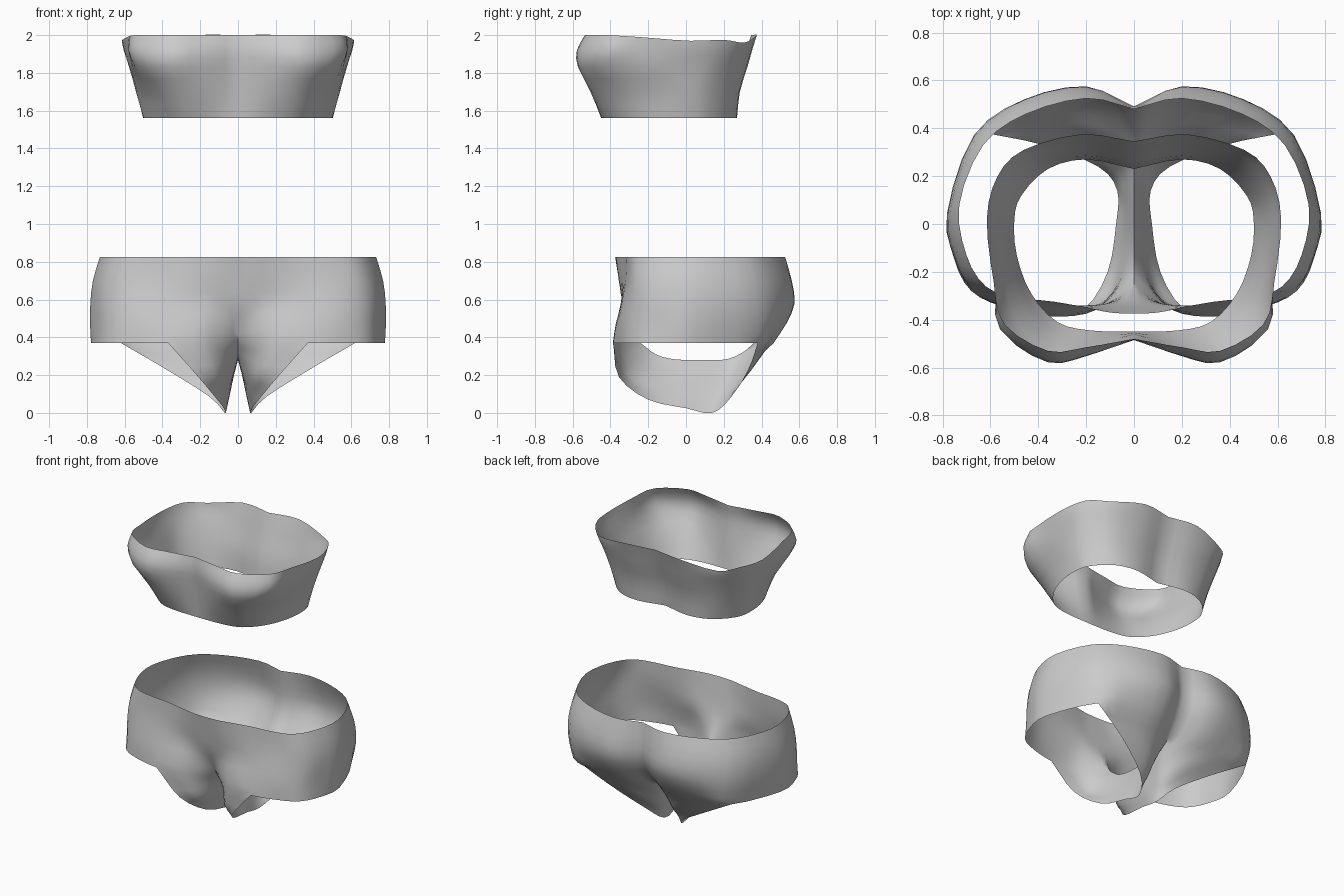
import bpy
import bmesh
import math
from mathutils import Vector

if "Cube" in bpy.data.objects:
    bpy.data.objects.remove(bpy.data.objects["Cube"])

fabric = bpy.data.materials.new("grey fabric")
fabric.diffuse_color = (0.6, 0.6, 0.6, 1)
fabric.use_nodes = True
fabric.node_tree.nodes["Principled BSDF"].inputs["Base Color"].default_value = fabric.diffuse_color


def spline(pts, steps):
    """Smooth curve through the points, with equal steps per span."""
    pts = [Vector(p) for p in pts]
    ext = [2 * pts[0] - pts[1]] + pts + [2 * pts[-1] - pts[-2]]
    out = []
    for i in range(1, len(pts)):
        a, b, c, d = ext[i - 1:i + 3]
        for s in range(steps):
            t = s / steps
            out.append(0.5 * (2 * b + (c - a) * t + (2 * a - 5 * b + 4 * c - d) * t * t
                              + (3 * b - a - 3 * c + d) * t ** 3))
    return out + [pts[-1]]


def loft(rows, across, along):
    """Grid of points: smooth across every row, then smooth between rows."""
    fine = [spline(r, across) for r in rows]
    columns = [spline(c, along) for c in zip(*fine)]
    return [list(r) for r in zip(*columns)]


def ring(z, *xy):
    return [(x, y, z) for x, y in xy]


def build(name, grids):
    """Skin the right-half grids, mirror them and shade smooth."""
    bm = bmesh.new()
    for grid in grids:
        vs = [[bm.verts.new(p) for p in row] for row in grid]
        for lo, hi in zip(vs, vs[1:]):
            for j in range(len(lo) - 1):
                bm.faces.new((lo[j], lo[j + 1], hi[j + 1], hi[j]))
    bmesh.ops.remove_doubles(bm, verts=bm.verts, dist=0.0005)
    mesh = bpy.data.meshes.new(name)
    bm.to_mesh(mesh)
    bm.free()
    mesh.materials.append(fabric)
    ob = bpy.data.objects.new(name, mesh)
    bpy.context.collection.objects.link(ob)
    bpy.ops.object.select_all(action='DESELECT')
    ob.select_set(True)
    bpy.context.view_layer.objects.active = ob
    mod = ob.modifiers.new("mirror", 'MIRROR')
    mod.merge_threshold = 0.0005
    bpy.ops.object.modifier_apply(modifier=mod.name)
    bpy.ops.object.shade_smooth_by_angle(angle=math.radians(60))
    return ob


# Chest band: half rings from front centre to back centre, bottom to top
band = [
    ring(1.56, (0, -.45), (.18, -.445), (.32, -.41), (.43, -.29), (.49, -.13),
         (.5, .02), (.47, .12), (.36, .23), (.2, .27), (0, .23)),
    ring(1.70, (0, -.46), (.2, -.505), (.36, -.48), (.47, -.34), (.52, -.15),
         (.54, .02), (.5, .14), (.39, .25), (.2, .285), (0, .25)),
    ring(1.83, (0, -.475), (.2, -.545), (.36, -.567), (.52, -.45), (.565, -.22),
         (.575, .02), (.54, .16), (.42, .28), (.21, .325), (0, .29)),
    ring(1.92, (0, -.485), (.2, -.55), (.36, -.572), (.56, -.44), (.58, -.24),
         (.605, .02), (.56, .19), (.44, .31), (.22, .35), (0, .32)),
    ring(2.0, (0, -.48), (.2, -.515), (.36, -.53), (.54, -.42), (.585, -.25),
         (.615, .02), (.57, .2), (.46, .31), (.22, .375), (0, .345)),
]
# The upper hem dips under the arms
dips = [0, 0, 0, 0, .01, .03, .025, .04, 0, 0]
band[-1] = [(x, y, z - d) for (x, y, z), d in zip(band[-1], dips)]
build("chest_band", [loft(band, 3, 2)])

# Briefs, hip part: half rings from the leg hem up to the waist
hips = [
    ring(.37, (0, -.24), (.08, -.31), (.2, -.375), (.37, -.385), (.55, -.345), (.68, -.28),
         (.75, -.15), (.77, .04), (.62, .38), (.42, .44), (.18, .46), (0, .36)),
    ring(.47, (0, -.29), (.08, -.32), (.2, -.365), (.36, -.37), (.54, -.345), (.68, -.27),
         (.75, -.14), (.78, .04), (.65, .38), (.46, .49), (.2, .53), (0, .44)),
    ring(.58, (0, -.335), (.1, -.335), (.2, -.34), (.35, -.345), (.53, -.33), (.68, -.26),
         (.75, -.14), (.78, .05), (.67, .37), (.46, .52), (.2, .575), (0, .485)),
    ring(.70, (0, -.355), (.1, -.355), (.2, -.345), (.34, -.33), (.52, -.31), (.66, -.26),
         (.74, -.13), (.765, .07), (.66, .36), (.45, .51), (.2, .56), (0, .49)),
    ring(.825, (0, -.375), (.1, -.37), (.2, -.35), (.33, -.325), (.5, -.305), (.62, -.26),
         (.7, -.13), (.73, .08), (.63, .33), (.45, .46), (.2, .525), (0, .48)),
]
STEPS = 3
hip_grid = loft(hips, STEPS, 2)

# Briefs, crotch part: rows from the centre ridge out to the leg edge, back to front
crotch = [
    hips[0][:7:-1],
    [(0, .3, .32), (.06, .32, .27), (.18, .345, .225), (.38, .33, .23)],
    [(0, .22, .285), (.03, .22, .2), (.07, .23, .12), (.15, .24, .085)],
    [(0, .13, .28), (.022, .13, .2), (.045, .13, .1), (.07, .14, 0)],
    [(0, .03, .28), (.022, .02, .2), (.045, .01, .11), (.075, 0, .025)],
    [(0, -.07, .285), (.03, -.1, .2), (.07, -.15, .12), (.11, -.2, .07)],
    [(0, -.16, .31), (.05, -.22, .25), (.11, -.31, .2), (.21, -.355, .19)],
    hips[0][:4],
]
crotch_grid = loft(crotch, STEPS, 3)
# Share the seam points with the hip part
crotch_grid[0] = hip_grid[0][:8 * STEPS - 1:-1]
crotch_grid[-1] = hip_grid[0][:3 * STEPS + 1]
build("briefs", [hip_grid, crotch_grid])
